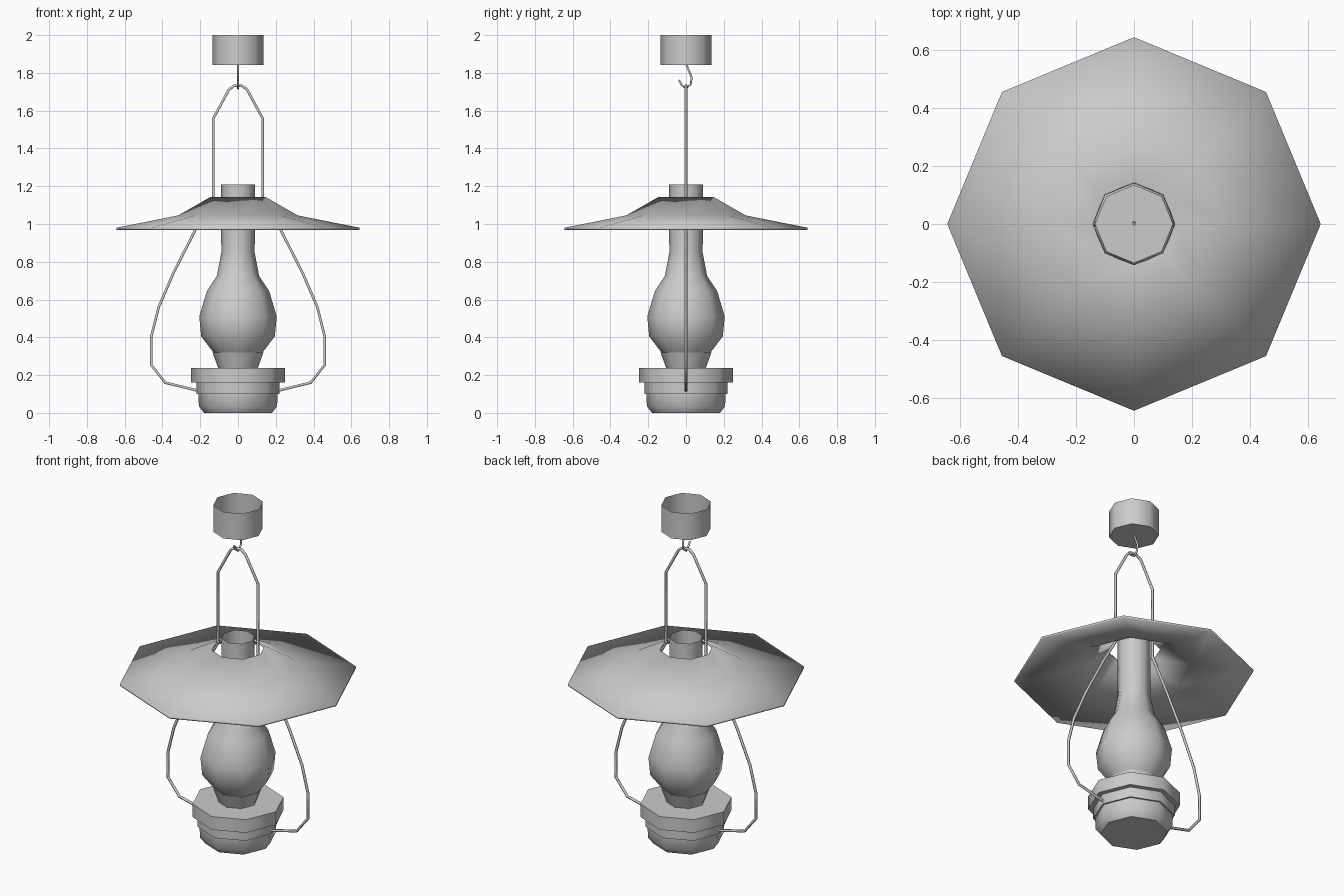
import bpy
import math

if "Cube" in bpy.data.objects:
    bpy.data.objects.remove(bpy.data.objects["Cube"], do_unlink=True)

SIDES = 8

grey = bpy.data.materials.new("plain_grey")
grey.use_nodes = True
colour = (0.6, 0.6, 0.6, 1)
grey.diffuse_color = colour
grey.node_tree.nodes["Principled BSDF"].inputs["Base Color"].default_value = colour


def finish(obj, angle):
    """Give the object its material and smooth shading with sharp edges kept."""
    obj.data.materials.clear()
    obj.data.materials.append(grey)
    bpy.ops.object.select_all(action="DESELECT")
    obj.select_set(True)
    bpy.context.view_layer.objects.active = obj
    bpy.ops.object.shade_smooth_by_angle(angle=math.radians(angle))
    return obj


def lathe(name, profile, cap_start=False, cap_end=False, angle=50):
    """Turn a (radius, height) profile, listed bottom to top, around z."""
    verts, faces = [], []
    for r, z in profile:
        for i in range(SIDES):
            a = math.tau * i / SIDES
            verts.append((r * math.cos(a), r * math.sin(a), z))
    for k in range(len(profile) - 1):
        for i in range(SIDES):
            j = (i + 1) % SIDES
            low, high = k * SIDES, (k + 1) * SIDES
            faces.append((low + i, low + j, high + j, high + i))
    if cap_start:
        faces.append(tuple(reversed(range(SIDES))))
    if cap_end:
        faces.append(tuple(range(len(verts) - SIDES, len(verts))))
    mesh = bpy.data.meshes.new(name)
    mesh.from_pydata(verts, [], faces)
    obj = bpy.data.objects.new(name, mesh)
    bpy.context.collection.objects.link(obj)
    return finish(obj, angle)


def wire(name, points, radius):
    """Round wire along a path, turned into a mesh."""
    curve = bpy.data.curves.new(name + "_path", "CURVE")
    curve.dimensions = "3D"
    curve.bevel_depth = radius
    curve.bevel_resolution = 1
    curve.use_fill_caps = True
    spline = curve.splines.new("POLY")
    spline.points.add(len(points) - 1)
    for p, co in zip(spline.points, points):
        p.co = (*co, 1)
    path = bpy.data.objects.new(name + "_path", curve)
    bpy.context.collection.objects.link(path)
    bpy.context.view_layer.update()
    mesh = bpy.data.meshes.new_from_object(path)
    bpy.data.objects.remove(path)
    obj = bpy.data.objects.new(name, mesh)
    bpy.context.collection.objects.link(obj)
    return finish(obj, 65)


# Fuel tank, its band and the wide collar
lathe("fuel_tank", [(0.18, 0), (0.207, 0.035), (0.21, 0.1)], True, True)
lathe("tank_band", [(0.22, 0.1), (0.22, 0.16)], True, True)
lathe("tank_collar", [(0.248, 0.16), (0.248, 0.238)], True, True)

# Flared burner and glass chimney, open at the top
lathe("burner", [(0.105, 0.238), (0.135, 0.32)], True, True)
lathe("glass_chimney", [(0.13, 0.32), (0.195, 0.405), (0.205, 0.51), (0.165, 0.645),
                        (0.112, 0.725), (0.088, 0.85), (0.09, 0.97), (0.09, 1.208)])

# Wide shade with a round opening
shade = lathe("shade", [(0.645, 0.98), (0.315, 1.046), (0.146, 1.143)])
solid = shade.modifiers.new("thickness", "SOLIDIFY")
solid.thickness = 0.011
solid.offset = -1

# Ceiling cup, open at the top
lathe("ceiling_cup", [(0.135, 1.843), (0.135, 2.0)], cap_start=True)

# Carrying handle: one side, mirrored through the top of the loop
side = [(0.2, 0.115), (0.385, 0.16), (0.46, 0.255), (0.46, 0.4), (0.42, 0.56),
        (0.34, 0.745), (0.22, 0.98), (0.13, 1.14), (0.13, 1.56), (0.048, 1.712),
        (0.02, 1.732)]
left = [(x, 0, z) for x, z in side]
right = [(-x, 0, z) for x, z in reversed(side)]
wire("handle", left + right, 0.008)

# Hook under the ceiling cup
hook = [(0, 1.85), (0.012, 1.82), (0.03, 1.775), (0.025, 1.74), (0, 1.718),
        (-0.022, 1.735), (-0.037, 1.762)]
wire("hook", [(0, y, z) for y, z in hook], 0.006)
